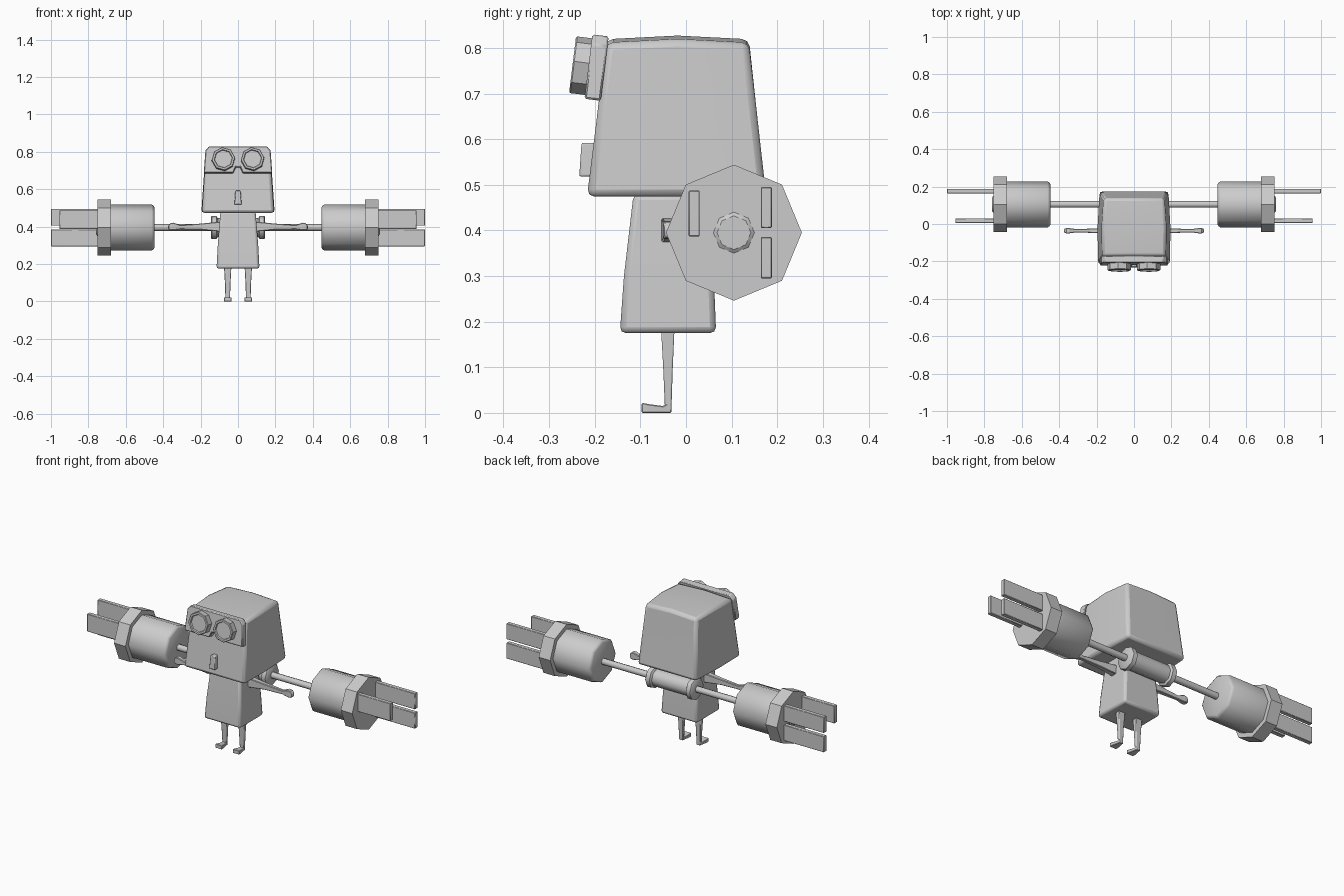
import bpy, bmesh, math
from mathutils import Vector, Matrix

old = bpy.data.objects.get("Cube")
if old:
    bpy.data.objects.remove(old, do_unlink=True)

grey = bpy.data.materials.new("plain_grey")
grey.use_nodes = True
grey.diffuse_color = (0.6, 0.6, 0.6, 1)
grey.node_tree.nodes["Principled BSDF"].inputs["Base Color"].default_value = (0.6, 0.6, 0.6, 1)


def finish(name, bm, bevel=0, segments=2, angle=30):
    bmesh.ops.recalc_face_normals(bm, faces=bm.faces)
    mesh = bpy.data.meshes.new(name)
    bm.to_mesh(mesh)
    bm.free()
    ob = bpy.data.objects.new(name, mesh)
    bpy.context.collection.objects.link(ob)
    mesh.materials.append(grey)
    if bevel:
        mod = ob.modifiers.new("soft_edges", "BEVEL")
        mod.width, mod.segments = bevel, segments
        mod.limit_method, mod.angle_limit = "ANGLE", math.radians(35)
    bpy.ops.object.select_all(action="DESELECT")
    ob.select_set(True)
    bpy.context.view_layer.objects.active = ob
    bpy.ops.object.shade_smooth_by_angle(angle=math.radians(angle))
    return ob


def skin(rings):
    """Join rings of points into a closed tube."""
    bm = bmesh.new()
    rings = [[bm.verts.new(p) for p in ring] for ring in rings]
    n = len(rings[0])
    for a, b in zip(rings, rings[1:]):
        for i in range(n):
            j = (i + 1) % n
            bm.faces.new((a[i], a[j], b[j], b[i]))
    bm.faces.new(rings[0])
    bm.faces.new(rings[-1])
    return bm


def octagon_turn(name, profile, origin, direction, angle=30, bevel=0):
    """Eight-sided turned part; profile holds (distance, radius)."""
    turn = Vector((1, 0, 0)).rotation_difference(Vector(direction))
    rings = [[Vector(origin) + turn @ Vector((d, r * math.cos(k * math.pi / 4),
              r * math.sin(k * math.pi / 4))) for k in range(8)] for d, r in profile]
    return finish(name, skin(rings), bevel, 2, angle)


CORNERS = ((-1, -1), (1, -1), (1, 1), (-1, 1))


def box(name, lo, hi, bevel=0):
    bm = skin([[(x, y, z) for x, y in ((lo[0], lo[1]), (hi[0], lo[1]),
              (hi[0], hi[1]), (lo[0], hi[1]))] for z in (lo[2], hi[2])])
    return finish(name, bm, bevel, 1)


def stacked(name, levels, bevel, cx=0):
    """Levels hold (z, half width, front y, back y)."""
    bm = skin([[(cx + u * hx, y0 if v < 0 else y1, z) for u, v in CORNERS]
               for z, hx, y0, y1 in levels])
    return finish(name, bm, bevel)


# Head: tapered rounded box with a slightly crowned top
bm = bmesh.new()
bmesh.ops.create_cube(bm, size=2)
bmesh.ops.subdivide_edges(bm, edges=bm.edges[:], cuts=1, use_grid_fill=True)
for vert in bm.verts:
    u, v, w = vert.co
    t = (w + 1) / 2
    front, back = -0.217 + 0.042 * t, 0.176 - 0.038 * t
    half = 0.193 - 0.023 * t - 0.008 * max(v, 0) + 0.003 * (1 - abs(v))
    crown = 0.008 * (2 - abs(u) - abs(v)) if w > 0.5 else 0
    vert.co = (u * half, front + (back - front) * (v + 1) / 2,
               0.474 + 0.337 * t + crown)
finish("head", bm, 0.016, 2, 40)

# Body
stacked("body", [(0.175, 0.115, -0.145, 0.066), (0.3, 0.108, -0.136, 0.061),
                 (0.48, 0.094, -0.115, 0.045)], 0.013)

# Goggle plate with bevelled corners and a notch over the nose
tilt = Matrix.Rotation(math.radians(-7), 3, "X")
centre = Vector((0, -0.198, 0.757))
half_outline = [(0.012, -0.04), (0.025, -0.071), (0.183, -0.071),
                (0.174, 0.05), (0.155, 0.071)]
outline = half_outline + [(-x, z) for x, z in reversed(half_outline)]
finish("goggle_plate", skin([[centre + tilt @ Vector((x, y, z)) for x, z in outline]
                             for y in (-0.016, 0.02)]), 0.004, 1)

# Nose
stacked("nose", [(0.518, 0.019, -0.234, -0.2), (0.592, 0.014, -0.229, -0.19)], 0.004)

# Carrying spool and rod behind the body
AXLE = (0, 0.105, 0.395)
octagon_turn("spool", [(-0.145, 0.055), (-0.14, 0.062), (-0.115, 0.062), (-0.108, 0.05),
                       (0.108, 0.05), (0.115, 0.062), (0.14, 0.062), (0.145, 0.055)],
             AXLE, (1, 0, 0), 50)
octagon_turn("rod", [(-0.46, 0.018), (0.46, 0.018)], AXLE, (1, 0, 0), 50)

for side, s in (("left", 1), ("right", -1)):
    # Goggle lens with a recessed pane
    octagon_turn(side + "_lens", [(0, 0.063), (0.048, 0.063), (0.051, 0.06),
                                  (0.051, 0.05), (0.043, 0.047)],
                 (s * 0.078, -0.198, 0.757), tilt @ Vector((0, -1, 0)))

    # Plug: barrel, flange, centre boss and prongs
    out = (s, 0, 0)
    octagon_turn(side + "_plug_barrel", [(0.447, 0.108), (0.452, 0.117), (0.462, 0.123),
                                         (0.69, 0.123)], AXLE, out, 50)
    octagon_turn(side + "_plug_flange", [(0.678, 0.149), (0.75, 0.149)], AXLE, out)
    octagon_turn(side + "_plug_boss", [(0.745, 0.045), (0.752, 0.045), (0.758, 0.037)],
                 AXLE, out)
    for label, y, z0, z1, end in (("front", 0.018, 0.387, 0.487, 0.955),
                                  ("upper", 0.176, 0.405, 0.495, 1.0),
                                  ("lower", 0.176, 0.295, 0.385, 1.0)):
        xs = sorted((s * 0.74, s * end))
        box(f"{side}_{label}_prong", (xs[0], y - 0.012, z0), (xs[1], y + 0.012, z1), 0.002)

    # Arm tapering to a small flared hand
    arm = [(0.09, 0.018, 0.027, 0.4), (0.2, 0.012, 0.016, 0.4), (0.31, 0.009, 0.011, 0.397),
           (0.345, 0.014, 0.02, 0.401), (0.362, 0.014, 0.018, 0.4), (0.373, 0.01, 0.01, 0.397)]
    finish(side + "_arm", skin([[(s * x, -0.036 + a * hy, z + b * hz) for a, b in CORNERS]
                                for x, hy, hz, z in arm]), 0.003, 1)

    # Leg and foot
    stacked(side + "_leg", [(0.005, 0.012, -0.046, -0.032), (0.1, 0.015, -0.05, -0.029),
                            (0.19, 0.02, -0.055, -0.025)], 0.003, s * 0.055)
    foot = [(-0.097, 0.02, 0.022), (-0.08, 0.02, 0.019), (-0.05, 0.014, 0.015),
            (-0.032, 0.012, 0.025)]
    finish(side + "_foot", skin([[(s * 0.055 + a * hx, y, top if b > 0 else 0)
                                  for a, b in CORNERS] for y, hx, top in foot]), 0.002, 1)
